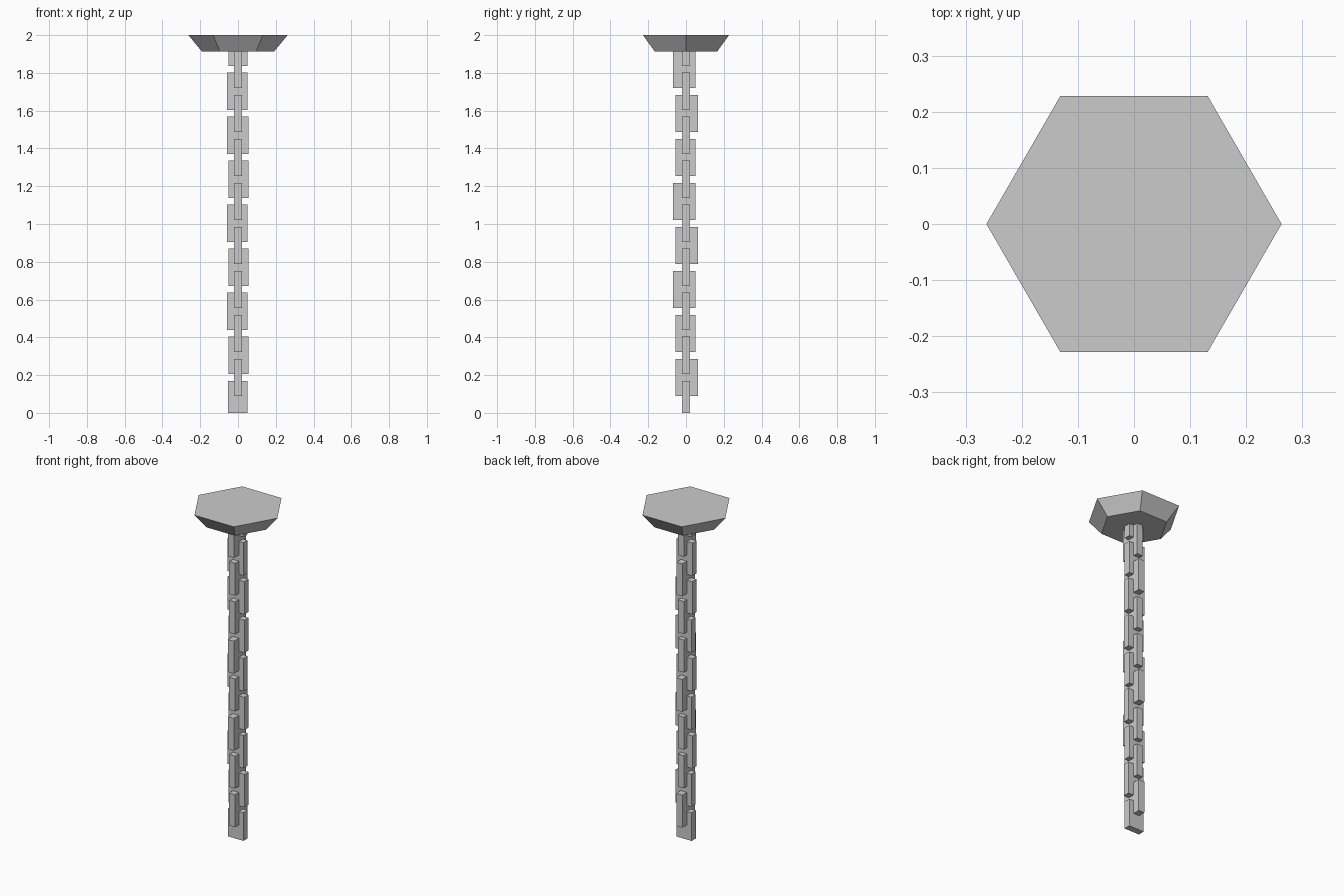
import bpy
import math

cube = bpy.data.objects.get("Cube")
if cube:
    bpy.data.objects.remove(cube, do_unlink=True)

GREY = (0.6, 0.6, 0.6, 1.0)
metal = bpy.data.materials.new("plain grey")
metal.use_nodes = True
metal.diffuse_color = GREY
metal.node_tree.nodes["Principled BSDF"].inputs["Base Color"].default_value = GREY

PITCH = 0.2331      # spacing of links facing the same way
LINK = 0.196        # link height
THICK = 0.04        # link thickness


def add_link(name, axis, low, high, bottom, top):
    """Flat block spanning low..high along one horizontal axis."""
    size = [THICK, THICK, top - bottom]
    centre = [0, 0, (top + bottom) / 2]
    size[axis] = high - low
    centre[axis] = (low + high) / 2
    bpy.ops.mesh.primitive_cube_add(size=1, location=centre)
    link = bpy.context.object
    link.name = name
    link.scale = size
    bpy.ops.object.transform_apply(location=False, rotation=False, scale=True)
    link.data.materials.append(metal)


# Ceiling cap: six-sided, tapering downwards
bpy.ops.mesh.primitive_cone_add(vertices=6, radius1=0.19, radius2=0.263,
                                depth=0.088, location=(0, 0, 1.956),
                                rotation=(0, 0, math.pi / 6))
cap = bpy.context.object
cap.name = "ceiling_cap"
cap.data.materials.append(metal)

# Links facing front; the lowest is cut short and the top one enters the cap
swing = [(-0.052, 0.05), (-0.05, 0.056), (-0.057, 0.05), (-0.05, 0.056),
         (-0.057, 0.05), (-0.05, 0.056), (-0.057, 0.056), (-0.057, 0.05),
         (-0.05, 0.05)]
for i, (low, high) in enumerate(swing):
    bottom = PITCH * i - 0.028
    add_link(f"front_link_{i + 1}", 0, low, high,
             max(bottom, 0), min(bottom + LINK + 0.002, 1.95))

# Links facing sideways, fitted between the others
sway = [(-0.056, 0.064), (-0.056, 0.05), (-0.068, 0.05)]
for i in range(8):
    low, high = sway[i % 3] if i < 3 else sway[(0, 2, 1, 0, 2)[i - 3]]
    bottom = PITCH * i + 0.089
    add_link(f"side_link_{i + 1}", 1, low, high, bottom, bottom + LINK)
